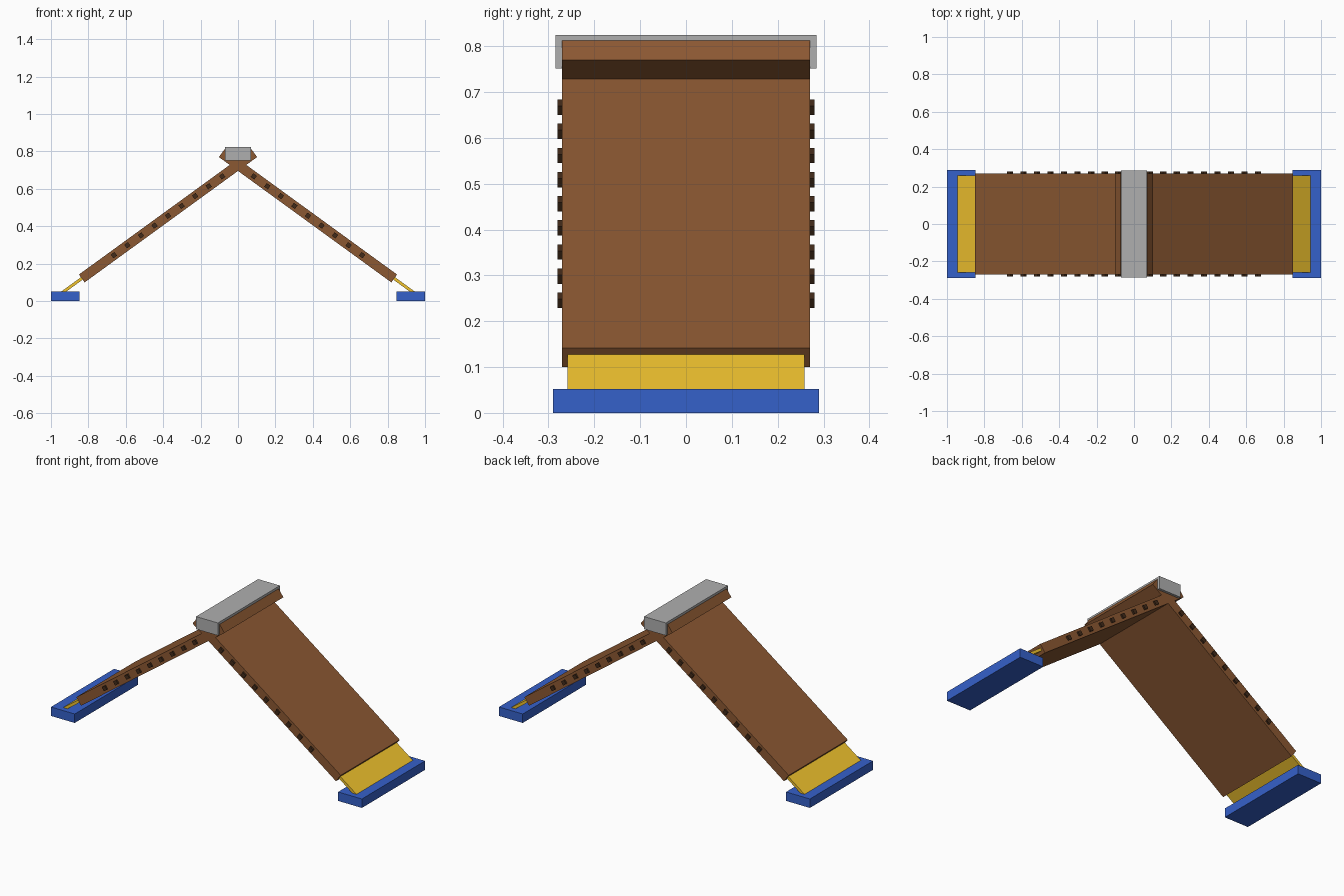
import bpy
from math import atan2, cos, sin
from mathutils import Vector

if "Cube" in bpy.data.objects:
    bpy.data.objects.remove(bpy.data.objects["Cube"])


def material(name, rgb):
    m = bpy.data.materials.new(name)
    m.diffuse_color = (*rgb, 1)
    m.use_nodes = True
    m.node_tree.nodes["Principled BSDF"].inputs["Base Color"].default_value = m.diffuse_color
    return m


BROWN = material("brown", (0.26, 0.098, 0.032))
DARK = material("dark_brown", (0.055, 0.024, 0.010))
BLUE = material("blue", (0.036, 0.119, 0.59))
YELLOW = material("yellow", (0.87, 0.54, 0.027))
GREY = material("grey", (0.43, 0.43, 0.43))


def box(name, centre, size, mat, tilt=0):
    bpy.ops.mesh.primitive_cube_add(size=1, location=centre, rotation=(0, tilt, 0))
    ob = bpy.context.object
    ob.name = name
    ob.scale = size
    ob.data.materials.append(mat)
    return ob


# centre line of the right-hand panel, from its low end to past the ridge
low, high = Vector((0.835, 0, 0.121)), Vector((-0.087, 0, 0.791))
slope = atan2(high.z - low.z, low.x - high.x)
down = Vector((cos(slope), 0, -sin(slope)))

for side, s in (("right", 1), ("left", -1)):
    def place(p, y=0):
        return (s * p.x, y, p.z)

    # sloping panel, crossing its twin at the ridge
    box(f"{side}_panel", place((low + high) / 2), ((high - low).length, 0.542, 0.052),
        BROWN, s * slope)

    # thin plate sliding out of the panel into the foot
    box(f"{side}_plate", place(low + down * 0.04), (0.22, 0.518, 0.016), YELLOW, s * slope)

    # foot block
    box(f"{side}_foot", (s * 0.9235, 0, 0.026), (0.153, 0.58, 0.052), BLUE)

    # row of square studs along both edges
    for i in range(9):
        p = low - down * (0.212 + i * 0.0895)
        for edge, y in (("front", -0.27), ("back", 0.27)):
            box(f"{side}_{edge}_stud_{i + 1}", place(p, y), (0.024, 0.021, 0.024),
                DARK, s * slope)

# ridge cap
box("ridge_cap", (0, 0, 0.788), (0.14, 0.57, 0.073), GREY)
